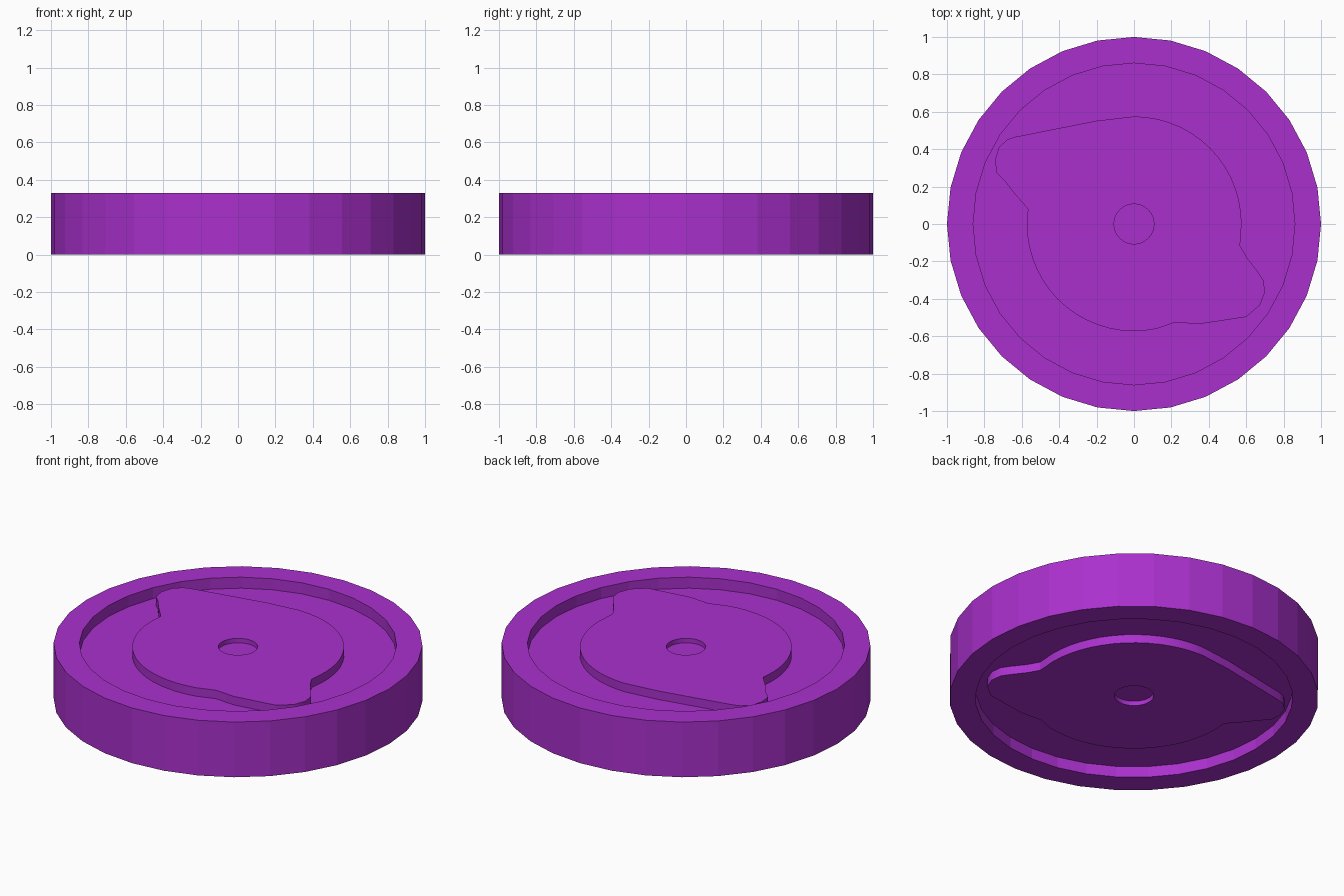
import bpy, bmesh, math

if "Cube" in bpy.data.objects:
    bpy.data.objects.remove(bpy.data.objects["Cube"])

H = 0.33                 # total thickness
MID = H / 2
FLOOR = 0.264 - MID      # half thickness of the thin web
HUB = 0.315 - MID        # half thickness of the raised hub
DIMPLE = 0.288 - MID     # half thickness inside the centre dimple

purple = bpy.data.materials.new("purple")
purple.diffuse_color = (0.402, 0.03, 0.61, 1)
purple.use_nodes = True
purple.node_tree.nodes["Principled BSDF"].inputs["Base Color"].default_value = purple.diffuse_color


def finish(bm, name):
    bmesh.ops.remove_doubles(bm, verts=bm.verts, dist=1e-5)
    bmesh.ops.recalc_face_normals(bm, faces=bm.faces)
    mesh = bpy.data.meshes.new(name)
    bm.to_mesh(mesh)
    bm.free()
    mesh.materials.append(purple)
    ob = bpy.data.objects.new(name, mesh)
    ob.location.z = MID
    bpy.context.collection.objects.link(ob)
    return ob


def arc(r, a0, a1, n):
    return [(r * math.cos(math.radians(a0 + (a1 - a0) * i / n)),
             r * math.sin(math.radians(a0 + (a1 - a0) * i / n))) for i in range(n + 1)]


def ring(bm, pts, z):
    return [bm.verts.new((x, y, z)) for x, y in pts]


def wall(bm, a, b):
    n = len(a)
    for i in range(n):
        j = (i + 1) % n
        bm.faces.new((a[i], a[j], b[j], b[i]))


# Rimmed disc: 32-sided lathe with a recess on both faces
bm = bmesh.new()
profile = [(0.86, FLOOR), (0.86, MID), (1, MID), (1, -MID), (0.86, -MID), (0.86, -FLOOR)]
loops = [ring(bm, arc(r, 0, 360, 32)[:-1], z) for r, z in profile]
for a, b in zip(loops, loops[1:]):
    wall(bm, a, b)
bm.faces.new(loops[0])
bm.faces.new(loops[-1])
finish(bm, "rimmed_disc")

# Hub: round plate with two lugs, showing on both faces
outline = (arc(0.575, 90, 0, 14)
           + [(0.567, -0.115), (0.604, -0.18), (0.658, -0.25), (0.692, -0.30), (0.70, -0.364),
              (0.674, -0.433), (0.60, -0.497), (0.348, -0.535), (0.22, -0.526)]
           + arc(0.573, -78, -180, 16)
           + [(-0.567, 0.08), (-0.642, 0.166), (-0.695, 0.235), (-0.735, 0.273),
              (-0.743, 0.342), (-0.722, 0.41), (-0.68, 0.45), (-0.64, 0.465), (-0.2, 0.552)])
hole = arc(0.107, 0, 360, 32)[:-1]

bm = bmesh.new()
outer_rings = []
for s in (1, -1):
    outer = ring(bm, outline, s * HUB)
    inner = ring(bm, hole, s * HUB)
    bottom = ring(bm, hole, s * DIMPLE)
    edges = [bm.edges.new((loop[i - 1], loop[i])) for loop in (outer, inner) for i in range(len(loop))]
    bmesh.ops.triangle_fill(bm, edges=edges, use_beauty=True, use_dissolve=False)
    wall(bm, inner, bottom)
    bm.faces.new(bottom)
    outer_rings.append(outer)
wall(bm, *outer_rings)
hub = finish(bm, "hub_with_lugs")
bpy.context.view_layer.objects.active = hub
hub.select_set(True)
bpy.ops.object.shade_smooth_by_angle(angle=math.radians(30))
